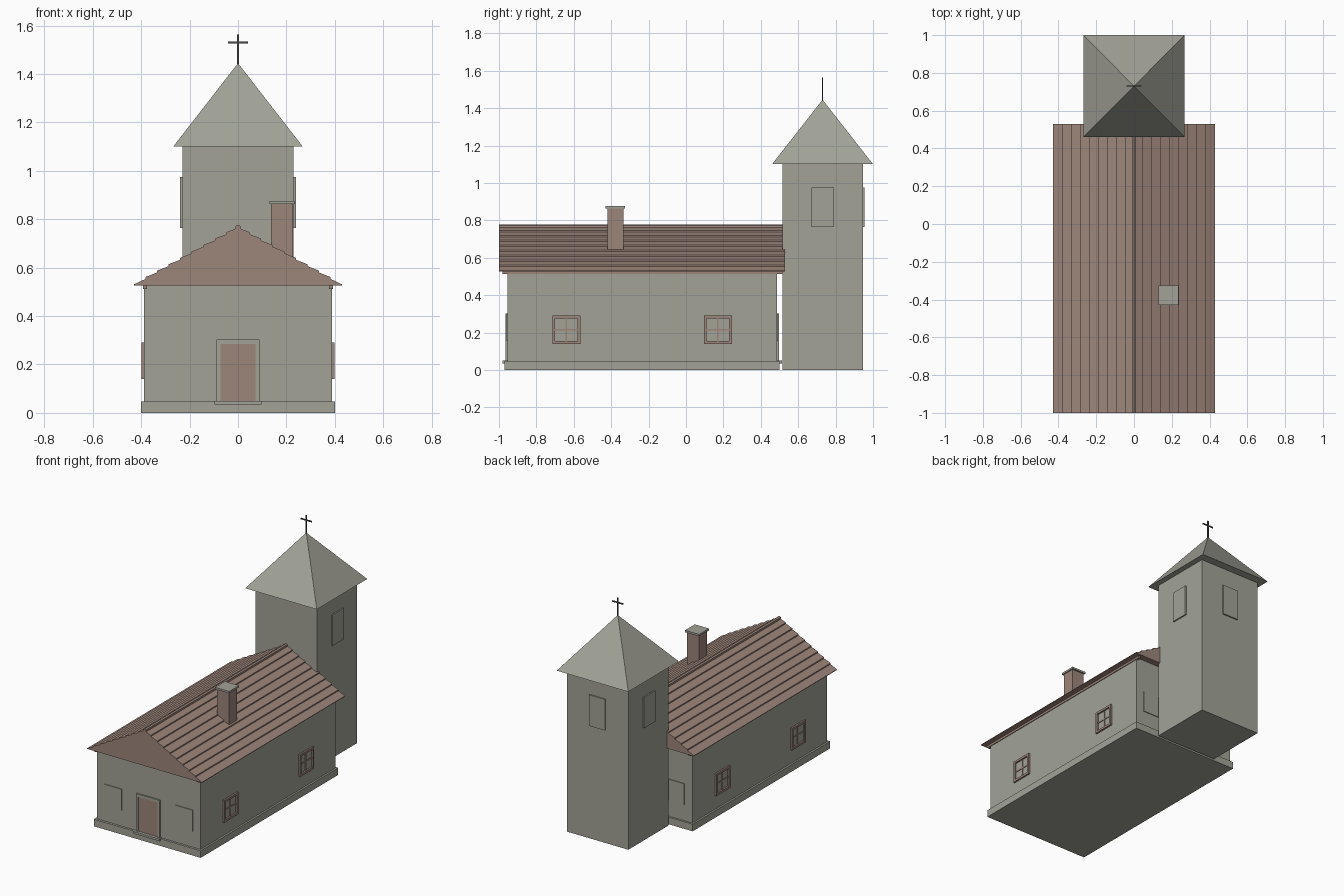
import bpy, bmesh
from mathutils import Vector

cube = bpy.data.objects.get("Cube")
if cube:
    bpy.data.objects.remove(cube, do_unlink=True)


def material(name, colour):
    mat = bpy.data.materials.new(name)
    mat.use_nodes = True
    mat.diffuse_color = (*colour, 1)
    mat.node_tree.nodes["Principled BSDF"].inputs["Base Color"].default_value = (*colour, 1)
    return mat


PLASTER = material("grey plaster", (0.36, 0.365, 0.31))
BROWN = material("reddish brown", (0.335, 0.235, 0.195))
IRON = material("dark iron", (0.07, 0.07, 0.065))


def finish(name, bm, mat):
    bmesh.ops.recalc_face_normals(bm, faces=bm.faces)
    mesh = bpy.data.meshes.new(name)
    bm.to_mesh(mesh)
    bm.free()
    mesh.materials.append(mat)
    obj = bpy.data.objects.new(name, mesh)
    bpy.context.scene.collection.objects.link(obj)
    return obj


def boxes(name, mat, *spans):
    """One object made of boxes, each given as x, y and z ranges."""
    bm = bmesh.new()
    for span in spans:
        low, high = (Vector(c) for c in zip(*span))
        made = bmesh.ops.create_cube(bm, size=1)["verts"]
        for v in made:
            v.co = (low + high) / 2 + v.co * (high - low)
    return finish(name, bm, mat)


def prism(name, mat, profile, y0, y1):
    """Extrude an x-z profile along y."""
    bm = bmesh.new()
    face = bm.faces.new([bm.verts.new((x, y0, z)) for x, z in profile])
    new = bmesh.ops.extrude_face_region(bm, geom=[face])["geom"]
    bmesh.ops.translate(bm, vec=(0, y1 - y0, 0),
                        verts=[v for v in new if isinstance(v, bmesh.types.BMVert)])
    return finish(name, bm, mat)


def around(c, half):
    return (c - half, c + half)


# Nave walls, base course and eaves boards
boxes("nave_walls", PLASTER, (around(0, 0.388), (-0.955, 0.487), (0.04, 0.53)))
boxes("base_course", PLASTER, (around(0, 0.4), (-0.97, 0.5), (0, 0.048)))
boxes("eaves_boards", BROWN,
      *[(around(s * 0.385, 0.008), (-0.98, 0.515), (0.512, 0.53)) for s in (-1, 1)])

# Gabled roof with overlapping boards
EAVE, RIDGE, HALF, BOARDS = 0.527, 0.765, 0.43, 9
slope = []
for i in range(BOARDS):
    a, b = i / BOARDS, (i + 1) / BOARDS
    slope.append((HALF * (1 - a), EAVE + (RIDGE - EAVE) * a + (0.008 if i else 0.004)))
    slope.append((HALF * (1 - b), EAVE + (RIDGE - EAVE) * b))
right = [(HALF, EAVE)] + slope
left = [(-x, z) for x, z in reversed(right[:-1])]
prism("nave_roof", BROWN, right + left, -1, 0.53)
prism("ridge_cap", BROWN, [(-0.012, 0.757), (0.012, 0.757), (0.01, 0.772),
                           (0, 0.778), (-0.01, 0.772)], -1, 0.53)

# Chimney
boxes("chimney", BROWN, ((0.137, 0.228), (-0.42, -0.335), (0.6, 0.865)))
boxes("chimney_cap", PLASTER, ((0.13, 0.235), (-0.43, -0.325), (0.863, 0.876)))

# Side windows: frame, crossing bars
for side, s in (("left", 1), ("right", -1)):
    for end, y in (("front", -0.64), ("back", 0.17)):
        outer, inner, zc = 0.075, 0.06, 0.215
        depth = around(s * 0.392, 0.007)
        thin = around(s * 0.388, 0.004)
        frame = [(depth, around(y + k * (outer + inner) / 2, (outer - inner) / 2),
                  around(zc, outer)) for k in (-1, 1)]
        frame += [(depth, around(y, inner),
                   around(zc + k * (outer + inner) / 2, (outer - inner) / 2)) for k in (-1, 1)]
        boxes(f"{side}_{end}_window_frame", BROWN, *frame)
        boxes(f"{side}_{end}_window_bars", BROWN,
              (thin, around(y, 0.005), around(zc, inner)),
              (thin, around(y, inner), around(zc, 0.005)))

# Doors and blind windows on both gable ends
for end, y, s in (("front", -0.955, -1), ("back", 0.487, 1)):
    boxes(f"{end}_door", BROWN, (around(0, 0.074), around(y, 0.004), (0.045, 0.285)))
    boxes(f"{end}_door_frame", PLASTER,
          *[(around(k * 0.081, 0.008), around(y, 0.01), (0.045, 0.303)) for k in (-1, 1)],
          (around(0, 0.073), around(y, 0.01), (0.285, 0.303)))
    boxes(f"{end}_door_sill", PLASTER, (around(0, 0.098), around(y + s * 0.011, 0.014), (0.035, 0.05)))
    boxes(f"{end}_blind_windows", PLASTER,
          *[(around(k * 0.265, 0.065), around(y, 0.005), (0.155, 0.3)) for k in (-1, 1)])

# Bell tower with sound openings on three sides
TY = 0.73
boxes("tower", PLASTER, (around(0, 0.23), around(TY, 0.215), (0, 1.103)))
boxes("tower_shutters", PLASTER,
      *[(around(k * 0.232, 0.007), around(TY, 0.06), (0.765, 0.975)) for k in (-1, 1)],
      (around(0, 0.06), around(TY + 0.217, 0.007), (0.765, 0.975)))

# Pyramid spire
bm = bmesh.new()
base = [bm.verts.new((x * 0.268, TY + y * 0.27, 1.1))
        for x, y in ((-1, -1), (1, -1), (1, 1), (-1, 1))]
tip = bm.verts.new((0, TY, 1.445))
bm.faces.new(base)
for i in range(4):
    bm.faces.new((base[i], base[(i + 1) % 4], tip))
finish("spire", bm, PLASTER)

# Cross on the spire
boxes("cross", IRON,
      (around(0, 0.004), around(TY, 0.003), (1.43, 1.563)),
      (around(0, 0.041), around(TY, 0.003), around(1.53, 0.004)))
